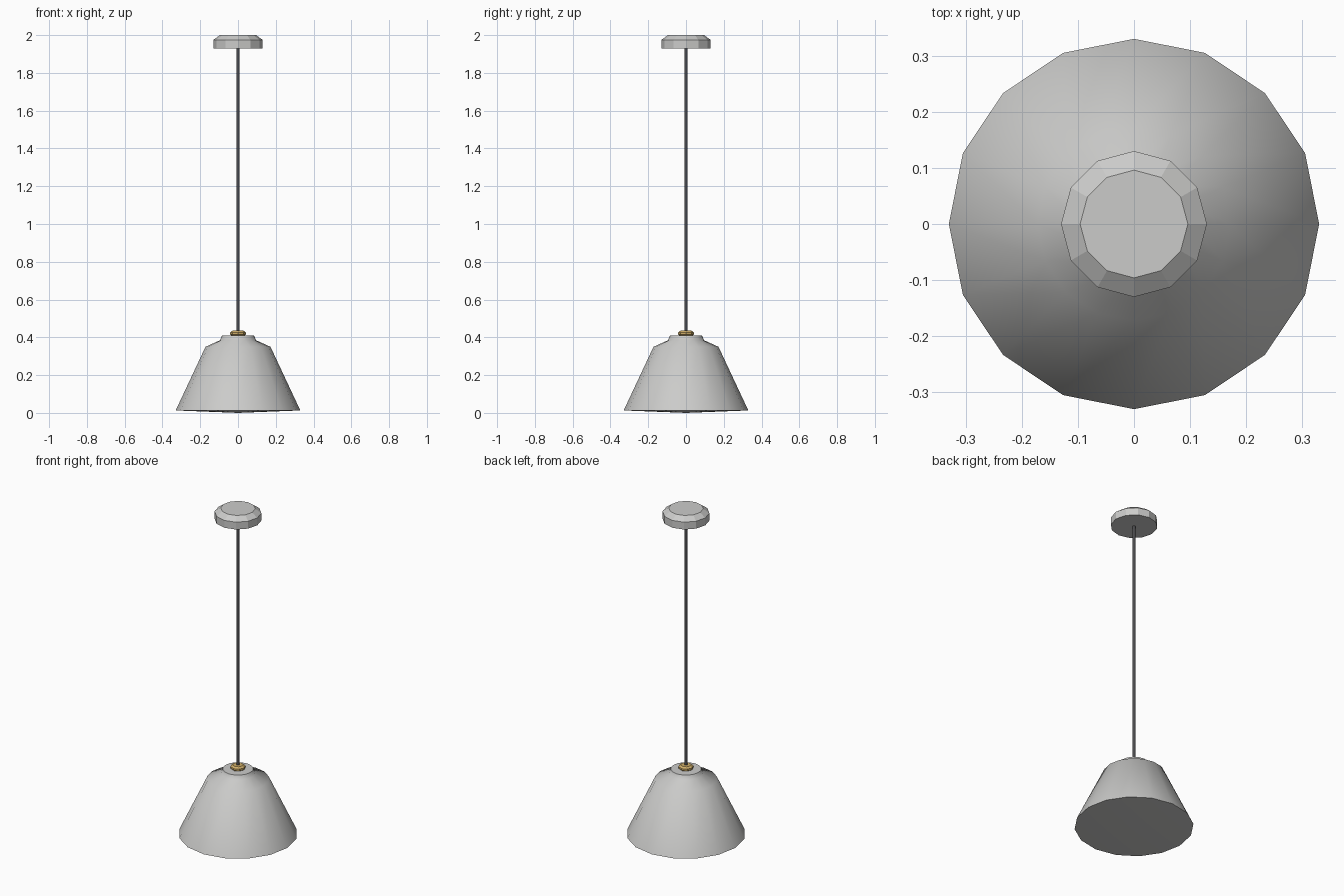
import bpy, math

cube = bpy.data.objects.get("Cube")
if cube:
    bpy.data.objects.remove(cube, do_unlink=True)


def material(name, rgb):
    mat = bpy.data.materials.new(name)
    mat.use_nodes = True
    mat.diffuse_color = (*rgb, 1)
    mat.node_tree.nodes["Principled BSDF"].inputs["Base Color"].default_value = (*rgb, 1)
    return mat


def lathe(name, profile, sides, mat, smooth_angle=None):
    """Revolve (radius, height) points, bottom to top, into a closed solid."""
    verts, rings, faces = [], [], []
    for radius, z in profile:
        count = sides if radius > 0 else 1
        rings.append([len(verts) + i for i in range(count)])
        for i in range(count):
            a = math.tau * i / sides
            verts.append((radius * math.cos(a), radius * math.sin(a), z))
    for low, high in zip(rings, rings[1:]):
        for i in range(sides):
            j = (i + 1) % sides
            if len(low) == 1:
                faces.append((low[0], high[j], high[i]))
            else:
                faces.append((low[i], low[j], high[j], high[i]))
    if len(rings[0]) > 1:
        faces.append(rings[0][::-1])
    faces.append(rings[-1])
    mesh = bpy.data.meshes.new(name)
    mesh.from_pydata(verts, [], faces)
    mesh.materials.append(mat)
    obj = bpy.data.objects.new(name, mesh)
    bpy.context.collection.objects.link(obj)
    if smooth_angle:
        bpy.ops.object.select_all(action='DESELECT')
        obj.select_set(True)
        bpy.context.view_layer.objects.active = obj
        bpy.ops.object.shade_smooth_by_angle(angle=math.radians(smooth_angle))
    return obj


light_grey = material("light_grey", (0.6, 0.6, 0.59))
brass = material("brass", (0.62, 0.42, 0.14))
dark_grey = material("dark_grey", (0.07, 0.07, 0.075))

# Shade with a shallow domed underside, sloping wall, shoulder and neck
lathe("shade", [(0, 0), (0.33, 0.013), (0.172, 0.35), (0.095, 0.385), (0.085, 0.41)],
      16, light_grey, 55)

# Brass fitting where the cord enters the shade
lathe("cord_fitting", [(0.032, 0.408), (0.042, 0.415), (0.042, 0.426), (0.03, 0.435)],
      8, brass)

# Hanging cord
lathe("cord", [(0.009, 0.42), (0.009, 1.94)], 6, dark_grey, 65)

# Ceiling mount with a bevelled upper rim
lathe("ceiling_mount", [(0.13, 1.93), (0.13, 1.975), (0.096, 2.0)], 12, light_grey)
